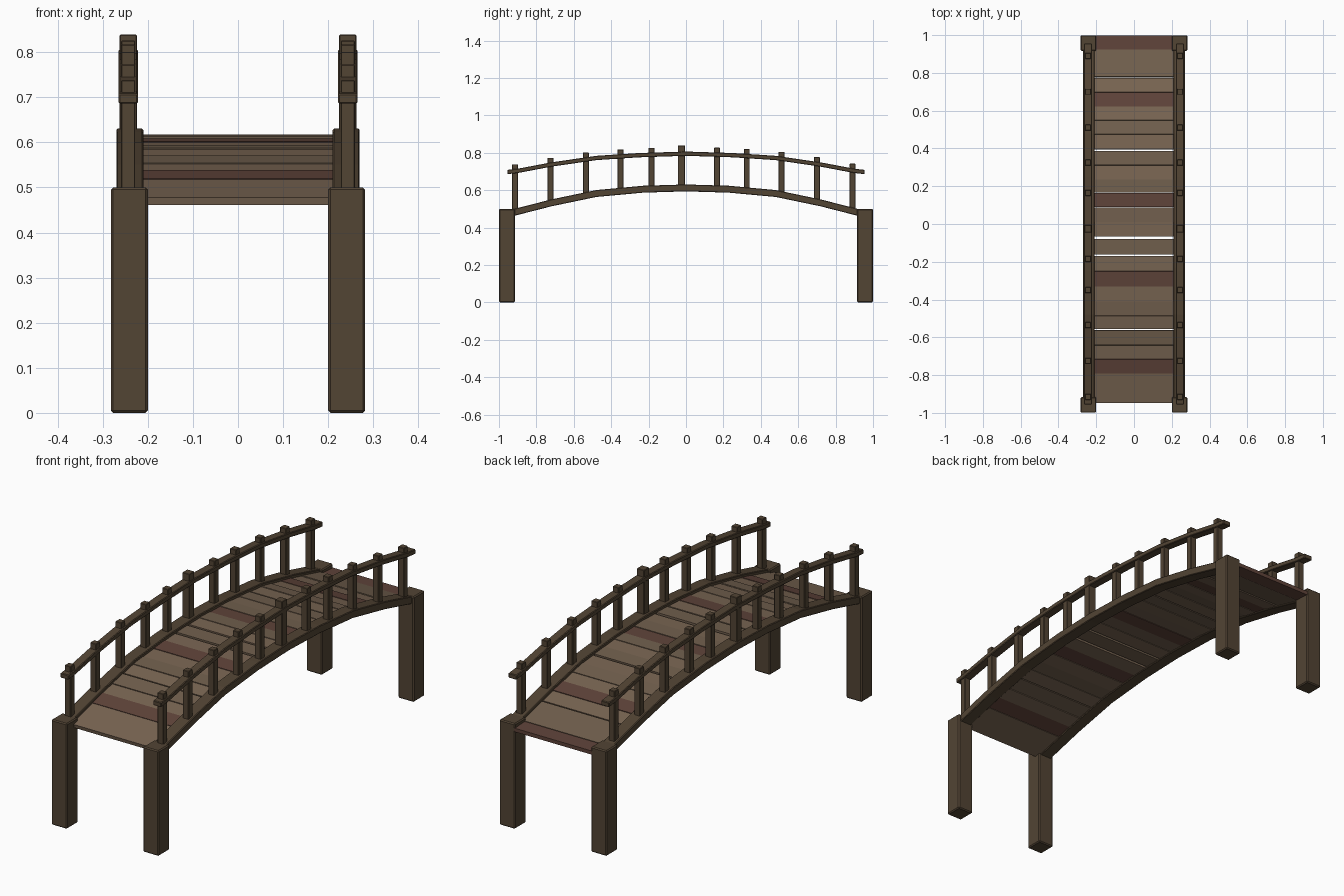
import bpy, bmesh, math
from mathutils import Vector

if "Cube" in bpy.data.objects:
    bpy.data.objects.remove(bpy.data.objects["Cube"])


def material(name, rgb):
    m = bpy.data.materials.new(name)
    m.diffuse_color = (*rgb, 1)
    m.use_nodes = True
    m.node_tree.nodes["Principled BSDF"].inputs["Base Color"].default_value = m.diffuse_color
    return m


DARK = material("dark_wood", (0.085, 0.058, 0.034))
PLANK = [material("plank_wood_a", (0.19, 0.13, 0.085)),
         material("plank_wood_b", (0.165, 0.115, 0.075))]
RED = material("red_wood", (0.115, 0.057, 0.042))


def finish(name, bm, mat, bevel=0.0):
    bmesh.ops.recalc_face_normals(bm, faces=bm.faces)
    me = bpy.data.meshes.new(name)
    bm.to_mesh(me)
    bm.free()
    me.materials.append(mat)
    ob = bpy.data.objects.new(name, me)
    bpy.context.collection.objects.link(ob)
    if bevel:
        mod = ob.modifiers.new("edge", 'BEVEL')
        mod.width, mod.segments = bevel, 1
    return ob


def box(name, centre, size, mat, tilt=0.0, bevel=0.0):
    bm = bmesh.new()
    bmesh.ops.create_cube(bm, size=1)
    for v in bm.verts:
        v.co = Vector([c * s for c, s in zip(v.co, size)])
    ob = finish(name, bm, mat, bevel)
    ob.location = centre
    ob.rotation_euler.x = tilt
    return ob


def height(pts, y):
    # piecewise height along half an arch, symmetric in y
    y = abs(y)
    for (a, za), (b, zb) in zip(pts, pts[1:]):
        if y <= b or (b, zb) == pts[-1]:
            return za + (zb - za) * (y - a) / (b - a)


def arch(name, pts, x0, x1, thick, mat):
    # rectangular strip swept along the mirrored arch
    path = [(-y, z) for y, z in reversed(pts[1:])] + list(pts)
    bm = bmesh.new()
    rings = []
    h = thick / 2
    for y, z in path:
        rings.append([bm.verts.new(p) for p in
                      ((x0, y, z - h), (x1, y, z - h), (x1, y, z + h), (x0, y, z + h))])
    for a, b in zip(rings, rings[1:]):
        for i in range(4):
            j = (i + 1) % 4
            bm.faces.new((a[i], a[j], b[j], b[i]))
    bm.faces.new(rings[0])
    bm.faces.new(rings[-1])
    return finish(name, bm, mat, 0.003)


BEAM = [(0, 0.612), (0.23, 0.605), (0.48, 0.582), (0.72, 0.532), (0.935, 0.477)]
RAIL = [(0, 0.795), (0.25, 0.787), (0.48, 0.772), (0.72, 0.737), (0.9, 0.703), (0.955, 0.697)]
POST_Y = [-0.915, -0.725, -0.535, -0.35, -0.185, -0.025, 0.165, 0.325, 0.51, 0.70, 0.89]

for side, s in (("left", -1), ("right", 1)):
    # legs
    for end, e in (("front", -1), ("back", 1)):
        box(f"{end}_{side}_leg", (s * 0.241, e * 0.957, 0.25), (0.082, 0.084, 0.5), DARK, bevel=0.005)
    # side beam and handrail
    arch(f"{side}_side_beam", BEAM, s * 0.21, s * 0.27, 0.037, DARK)
    arch(f"{side}_handrail", RAIL, s * 0.222, s * 0.265, 0.023, DARK)
    # railing posts
    for i, y in enumerate(POST_Y):
        w = 0.038 if i == 5 else 0.031
        bottom, top = height(BEAM, y), height(RAIL, y) + (0.045 if i == 5 else 0.037)
        box(f"{side}_post_{i}", (s * 0.2435, y, (bottom + top) / 2), (w, w, top - bottom), DARK, bevel=0.002)

# deck planks: (y start, y end, is red)
PLANKS = [(-0.945, -0.79, 0), (-0.79, -0.715, 1), (-0.713, -0.642, 0), (-0.64, -0.562, 0),
          (-0.555, -0.485, 0), (-0.484, -0.41, 0), (-0.409, -0.33, 0), (-0.329, -0.25, 1),
          (-0.249, -0.17, 0), (-0.16, -0.08, 0), (-0.066, 0.01, 0), (0.011, 0.087, 0),
          (0.089, 0.165, 1), (0.166, 0.235, 0), (0.236, 0.31, 0), (0.311, 0.386, 0),
          (0.395, 0.473, 0), (0.475, 0.547, 0), (0.548, 0.62, 0), (0.621, 0.695, 1),
          (0.696, 0.772, 0), (0.779, 0.922, 0), (0.924, 0.998, 1)]
for i, (a, b, red) in enumerate(PLANKS):
    za, zb = height(BEAM, a), height(BEAM, b)
    if i == len(PLANKS) - 1:
        zb = za - 0.004
    tilt = math.atan2(zb - za, b - a)
    box(f"deck_plank_{i}", (0, (a + b) / 2, (za + zb) / 2 - 0.005 + 0.002 * (i % 2)),
        (0.424, (b - a) / math.cos(tilt), 0.018), RED if red else PLANK[i % 2], tilt)
